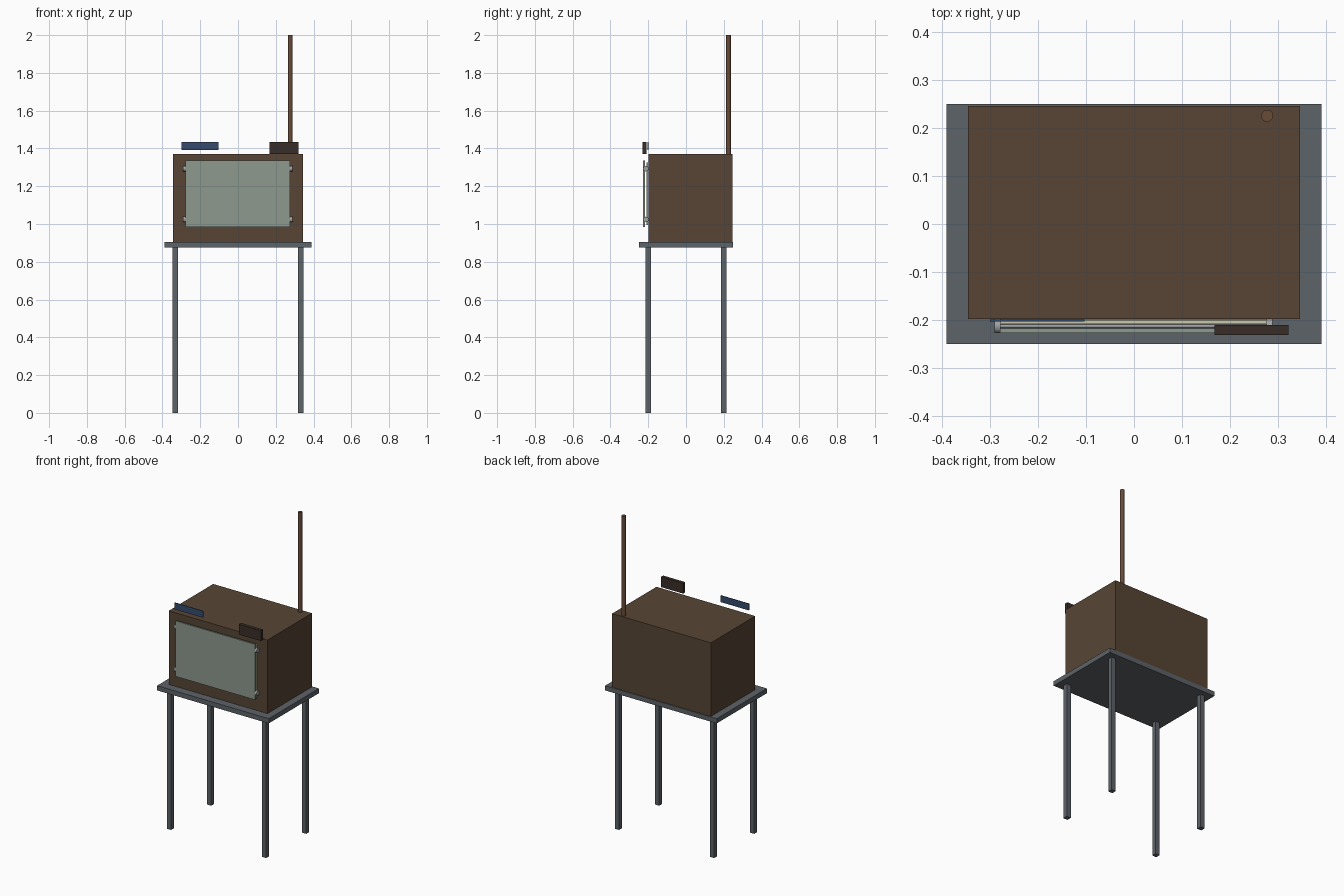
import bpy, math

if "Cube" in bpy.data.objects:
    bpy.data.objects.remove(bpy.data.objects["Cube"])

mats = {}


def paint(obj, name, rgb):
    if name not in mats:
        mats[name] = bpy.data.materials.new(name)
        mats[name].diffuse_color = (*rgb, 1)
    obj.data.materials.append(mats[name])


def box(name, x, y, z, mat, rgb):
    """Box given by its (min, max) extents on each axis."""
    bpy.ops.mesh.primitive_cube_add(size=1, location=[(a + b) / 2 for a, b in (x, y, z)])
    o = bpy.context.object
    o.name = name
    o.scale = [b - a for a, b in (x, y, z)]
    bpy.ops.object.transform_apply(location=False, rotation=False, scale=True)
    paint(o, mat, rgb)
    return o


def rod(name, loc, r, length, mat, rgb, along_x=False, sides=24):
    rot = (0, math.pi / 2, 0) if along_x else (0, 0, 0)
    bpy.ops.mesh.primitive_cylinder_add(vertices=sides, radius=r, depth=length,
                                        location=loc, rotation=rot)
    o = bpy.context.object
    o.name = name
    bpy.ops.object.shade_smooth_by_angle()
    paint(o, mat, rgb)
    return o


STEEL = ("steel", (0.11, 0.125, 0.14))
WOOD = ("brown_wood", (0.095, 0.06, 0.035))
DARK = ("dark_brown", (0.04, 0.027, 0.02))
BLUE = ("blue_strip", (0.035, 0.07, 0.15))
COPPER = ("copper", (0.14, 0.07, 0.04))
GLASS = ("pale_green", (0.27, 0.32, 0.27))
CREAM = ("cream", (0.6, 0.58, 0.4))
METAL = ("light_metal", (0.35, 0.36, 0.36))

# Stand: top and four square legs
box("table_top", (-0.39, 0.39), (-0.25, 0.25), (0.875, 0.905), *STEEL)
for sx, side in ((-1, "left"), (1, "right")):
    for sy, end in ((-1, "front"), (1, "back")):
        cx, cy = sx * 0.332, sy * 0.2
        box(f"{end}_{side}_leg", (cx - 0.015, cx + 0.015), (cy - 0.015, cy + 0.015),
            (0, 0.875), *STEEL)

# Cabinet and mast
box("cabinet", (-0.345, 0.345), (-0.198, 0.245), (0.905, 1.37), *WOOD)
rod("mast", (0.277, 0.225, 1.685), 0.0125, 0.63, *COPPER)

# Layered front panel
box("back_panel", (-0.278, 0.276), (-0.208, -0.2), (0.995, 1.325), *CREAM)
box("front_panel", (-0.279, 0.276), (-0.227, -0.217), (0.985, 1.335), *GLASS)

# Cross rods with end caps
for z, level in ((1.293, "upper"), (1.024, "lower")):
    rod(f"{level}_cross_rod", (-0.002, -0.2125, z), 0.004, 0.56, *METAL, along_x=True)
    for x, side in ((-0.284, "left"), (0.282, "right")):
        rod(f"{level}_{side}_cap", (x, -0.2125, z), 0.0145, 0.012, *METAL, along_x=True)

# Plates above the front edge
box("blue_plate", (-0.3, -0.103), (-0.203, -0.199), (1.393, 1.435), *BLUE)
box("dark_block", (0.167, 0.321), (-0.231, -0.21), (1.37, 1.435), *DARK)

for m in bpy.data.materials:
    if m.users and not m.is_grease_pencil:
        m.use_nodes = True
        m.node_tree.nodes["Principled BSDF"].inputs["Base Color"].default_value = m.diffuse_color
